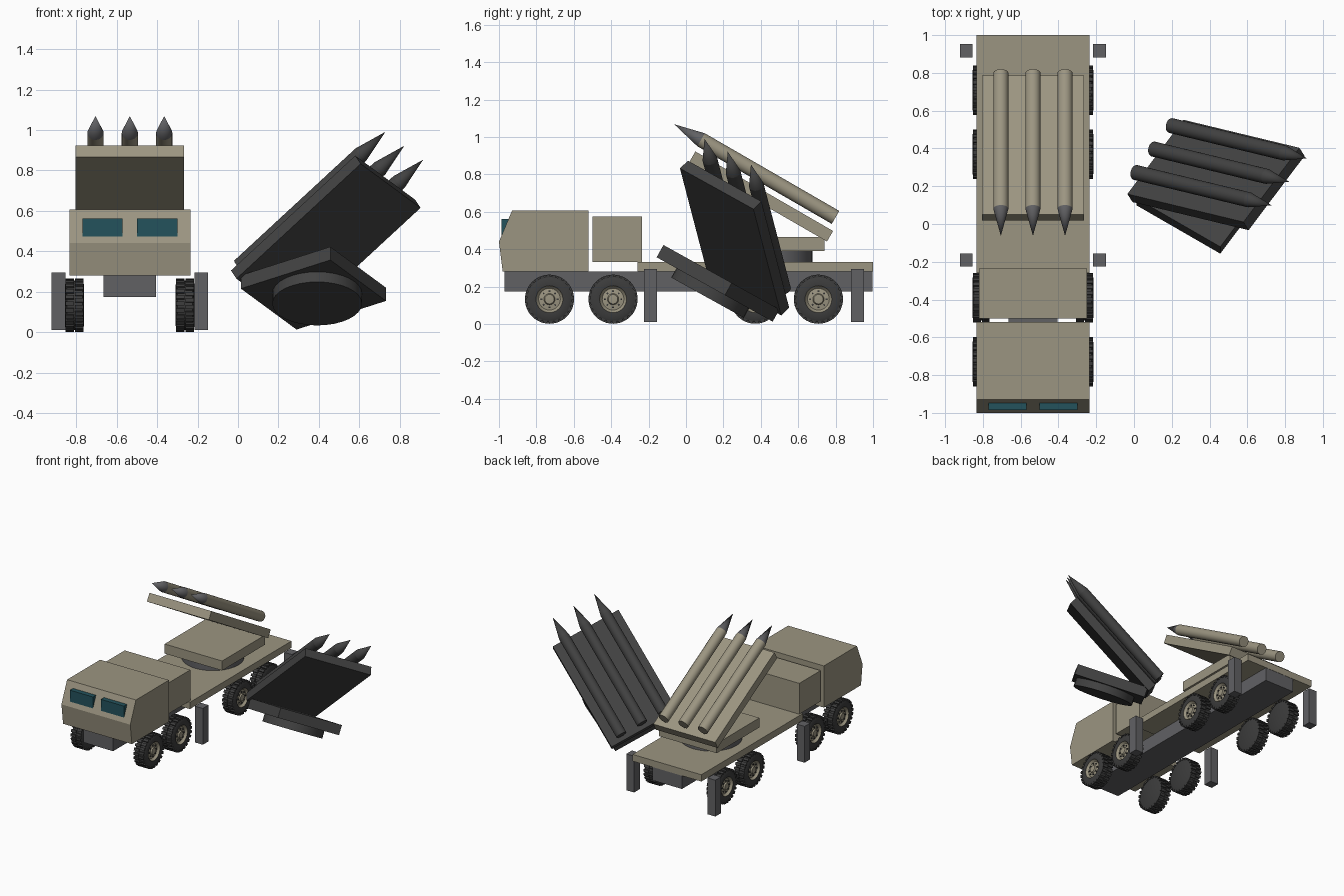
import bpy, bmesh, math
from mathutils import Matrix, Vector

if "Cube" in bpy.data.objects:
    bpy.data.objects.remove(bpy.data.objects["Cube"], do_unlink=True)

TAU = math.tau
CX = -0.535  # truck centre line


def material(name, rgb):
    m = bpy.data.materials.new(name)
    m.use_nodes = True
    m.diffuse_color = (*rgb, 1)
    m.node_tree.nodes["Principled BSDF"].inputs["Base Color"].default_value = (*rgb, 1)
    return m


khaki = material("khaki paint", (0.33, 0.30, 0.22))
steel = material("grey steel", (0.12, 0.12, 0.127))
rubber = material("tyre rubber", (0.045, 0.045, 0.045))
glass = material("teal glass", (0.017, 0.085, 0.107))
charred = material("charred metal", (0.055, 0.055, 0.055))


def finish(name, bm, mats, matrix=None, smooth=False):
    bmesh.ops.recalc_face_normals(bm, faces=bm.faces)
    mesh = bpy.data.meshes.new(name)
    bm.to_mesh(mesh)
    bm.free()
    for m in mats:
        mesh.materials.append(m)
    ob = bpy.data.objects.new(name, mesh)
    bpy.context.collection.objects.link(ob)
    if matrix:
        ob.matrix_world = matrix
    if smooth:
        bpy.ops.object.select_all(action="DESELECT")
        ob.select_set(True)
        bpy.context.view_layer.objects.active = ob
        bpy.ops.object.shade_smooth_by_angle(angle=math.radians(35))
    return ob


def box(name, lo, hi, mat, matrix=None):
    lo, hi = Vector(lo), Vector(hi)
    bm = bmesh.new()
    place = Matrix.Translation((lo + hi) / 2) @ Matrix.Diagonal((*(hi - lo), 1))
    bmesh.ops.create_cube(bm, size=1, matrix=place)
    return finish(name, bm, [mat], matrix)


def cone(name, r1, r2, z1, z2, mat, matrix, sides=24):
    bm = bmesh.new()
    bmesh.ops.create_cone(bm, cap_ends=True, segments=sides, radius1=r1, radius2=r2,
                          depth=z2 - z1, matrix=Matrix.Translation((0, 0, (z1 + z2) / 2)))
    return finish(name, bm, [mat], matrix, True)


# Cab: side profile extruded across the width
bm = bmesh.new()
profile = [(-0.52, 0.28), (-0.98, 0.28), (-1.0, 0.44), (-0.93, 0.607), (-0.52, 0.607)]
side = bm.faces.new([bm.verts.new((CX - 0.299, y, z)) for y, z in profile])
ext = bmesh.ops.extrude_face_region(bm, geom=[side])
bmesh.ops.translate(bm, vec=(0.598, 0, 0),
                    verts=[g for g in ext["geom"] if isinstance(g, bmesh.types.BMVert)])
finish("cab", bm, [khaki])

for label, s in (("right", -1), ("left", 1)):
    x = CX + s * 0.135
    box(f"{label}_windscreen", (x - 0.1, -0.986, 0.465), (x + 0.1, -0.94, 0.563), glass)

# Body and chassis
box("equipment_box", (CX - 0.285, -0.5, 0.333), (CX + 0.285, -0.235, 0.575), khaki)
box("deck", (CX - 0.299, -0.26, 0.28), (CX + 0.299, 1.0, 0.333), khaki)
box("chassis_frame", (CX - 0.129, -0.97, 0.175), (CX + 0.129, 0.998, 0.28), steel)

# Stabiliser legs
for s in (-1, 1):
    for y in (-0.19, 0.917):
        x = CX + s * 0.353
        box("stabiliser_leg", (x - 0.034, y - 0.035, 0.01), (x + 0.034, y + 0.035, 0.295), steel)


# Wheel: revolved section, tread blocks and wheel nuts
def wheel_mesh():
    bm = bmesh.new()
    section = [(-0.047, 0), (-0.047, 0.1), (-0.038, 0.122), (0.038, 0.122), (0.047, 0.105),
               (0.045, 0.072), (0.04, 0.07), (0.028, 0.058), (0.032, 0.03), (0.042, 0.025),
               (0.044, 0)]
    verts = [bm.verts.new((x, 0, r)) for x, r in section]
    edges = [bm.edges.new(pair) for pair in zip(verts, verts[1:])]
    bmesh.ops.spin(bm, geom=verts + edges, cent=(0, 0, 0), axis=(1, 0, 0),
                   angle=TAU, steps=32, use_duplicate=False)
    bmesh.ops.remove_doubles(bm, verts=bm.verts, dist=0.0005)
    for f in bm.faces:
        c = f.calc_center_median()
        f.material_index = int(c.x > 0 and math.hypot(c.y, c.z) < 0.071)
    for i in range(24):
        for row in (-1, 1):
            turn = Matrix.Rotation(TAU * (i + row * 0.25) / 24, 4, "X")
            bmesh.ops.create_cube(bm, size=1, matrix=turn
                                  @ Matrix.Translation((row * 0.023, 0, 0.123))
                                  @ Matrix.Diagonal((0.042, 0.02, 0.016, 1)))
    for i in range(8):
        turn = Matrix.Rotation(TAU * i / 8, 4, "X")
        bmesh.ops.create_cube(bm, size=0.009, matrix=turn @ Matrix.Translation((0.033, 0, 0.043)))
    return finish("wheel", bm, [rubber, khaki], None, True)


first = wheel_mesh()
for y in (-0.73, -0.39, 0.37, 0.708):
    for s in (-1, 1):
        if first.users_collection and first.location.length == 0:
            ob = first
        else:
            ob = first.copy()
            bpy.context.collection.objects.link(ob)
        ob.location = (CX + s * 0.273, y, 0.133)
        ob.rotation_euler = (0, 0, 0 if s > 0 else math.pi)


# Launcher: turntable, mounting slab, tilted panel and three missiles
def launcher(prefix, base, body, trim):
    turn = base @ Matrix.Translation((CX, 0.453, 0))
    cone(prefix + "turntable", 0.222, 0.222, 0.333, 0.392, trim, turn, 32)
    box(prefix + "mounting_slab", (CX - 0.25, 0.21, 0.39), (CX + 0.25, 0.74, 0.465), body, base)
    tilt = base @ Matrix.Translation((CX, 0.402, 0.682)) @ Matrix.Rotation(math.radians(60), 4, "X")
    box(prefix + "launch_panel", (-0.269, -0.0325, -0.425), (0.269, 0.0325, 0.425), body, tilt)
    for x in (-0.17, 0, 0.17):
        axis = tilt @ Matrix.Translation((x, 0.102, 0))
        cone(prefix + "missile_body", 0.04, 0.04, -0.4, 0.43, body, axis)
        cone(prefix + "missile_nose", 0.04, 0, 0.43, 0.596, trim, axis)


launcher("", Matrix(), khaki, steel)

# Burnt launcher lying beside the truck, placed by its middle nose tip
fallen = (Matrix.Translation((0.823, 0.222, 0.921))
          @ Matrix.Rotation(math.radians(-29), 4, "X")
          @ Matrix.Rotation(math.radians(56.6), 4, "Z")
          @ Matrix.Translation((-CX, 0.064, -1.067)))
launcher("burnt_", fallen, charred, charred)
